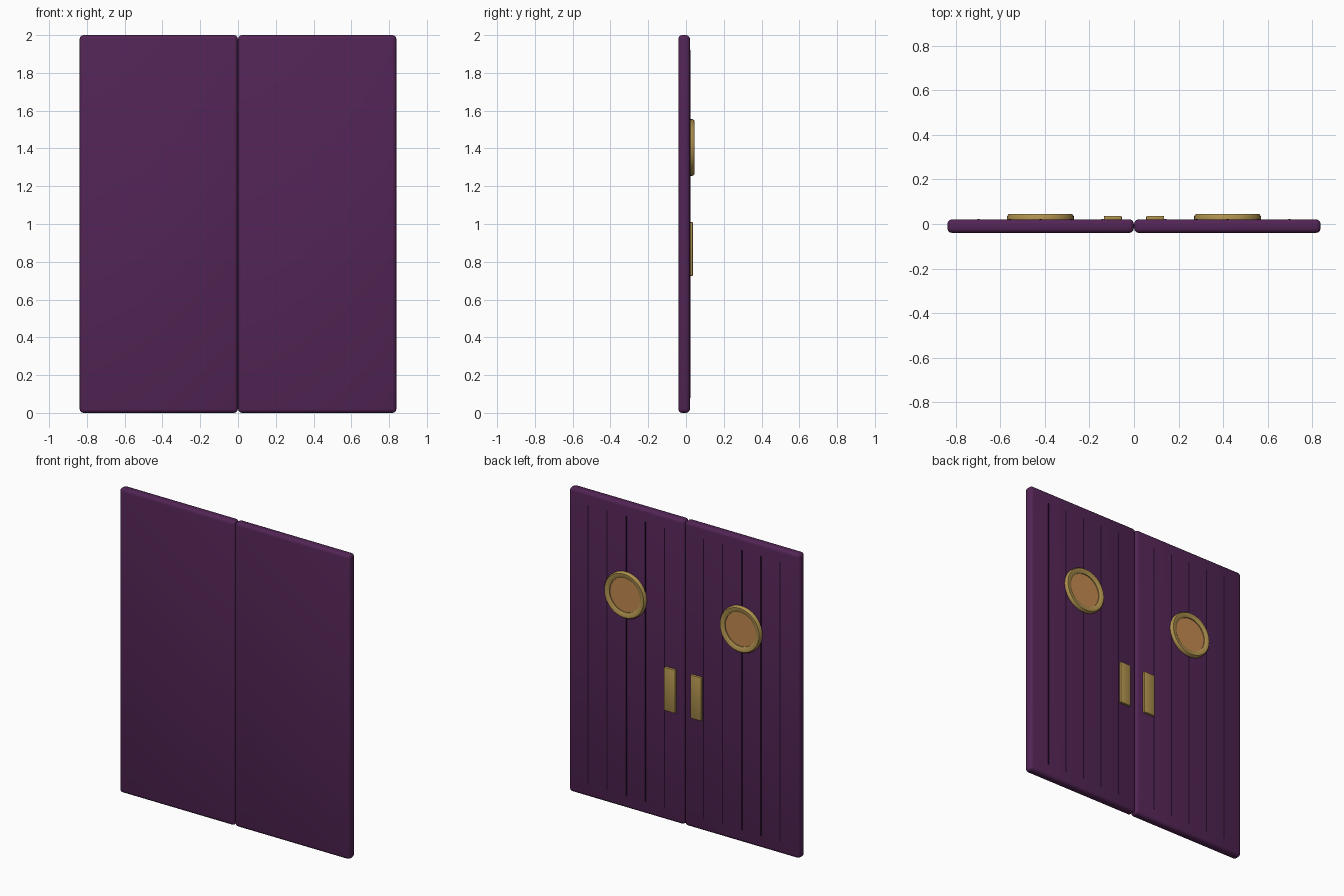
import bpy, bmesh, math
from mathutils import Vector

cube = bpy.data.objects.get("Cube")
if cube:
    bpy.data.objects.remove(cube, do_unlink=True)


def material(name, rgb):
    m = bpy.data.materials.new(name)
    m.use_nodes = True
    m.diffuse_color = (*rgb, 1)
    m.node_tree.nodes["Principled BSDF"].inputs["Base Color"].default_value = (*rgb, 1)
    return m


PURPLE = material("purple paint", (0.085, 0.018, 0.09))
GROOVE = material("dark groove", (0.02, 0.004, 0.025))
BRASS = material("brass", (0.42, 0.28, 0.075))
AMBER = material("amber glass", (0.55, 0.25, 0.08))


def finish(name, bm, mat):
    bmesh.ops.recalc_face_normals(bm, faces=bm.faces)
    mesh = bpy.data.meshes.new(name)
    bm.to_mesh(mesh)
    bm.free()
    mesh.materials.append(mat)
    ob = bpy.data.objects.new(name, mesh)
    bpy.context.collection.objects.link(ob)
    bpy.ops.object.select_all(action="DESELECT")
    ob.select_set(True)
    bpy.context.view_layer.objects.active = ob
    bpy.ops.object.shade_smooth_by_angle(angle=math.radians(40))
    return ob


def box(name, low, high, mat, bevel=0.0, segments=3):
    low, high = Vector(low), Vector(high)
    bm = bmesh.new()
    bmesh.ops.create_cube(bm, size=1)
    bmesh.ops.scale(bm, vec=high - low, verts=bm.verts)
    bmesh.ops.translate(bm, vec=(low + high) / 2, verts=bm.verts)
    if bevel:
        bmesh.ops.bevel(bm, geom=bm.edges[:], offset=bevel, segments=segments,
                        profile=0.5, affect="EDGES")
    return finish(name, bm, mat)


def lathe(name, profile, centre, mat, closed, steps=48):
    # Spin (radius, y) points about an axis running along y
    bm = bmesh.new()
    verts = [bm.verts.new((r, y, 0)) for r, y in profile]
    edges = [bm.edges.new(pair) for pair in zip(verts, verts[1:])]
    if closed:
        edges.append(bm.edges.new((verts[-1], verts[0])))
    bmesh.ops.spin(bm, geom=verts + edges, cent=(0, 0, 0), axis=(0, 1, 0),
                   angle=math.tau, steps=steps)
    bmesh.ops.remove_doubles(bm, verts=bm.verts, dist=1e-4)
    bmesh.ops.translate(bm, vec=centre, verts=bm.verts)
    return finish(name, bm, mat)


RING = [(0.15, 0.018), (0.15, 0.035), (0.143, 0.044), (0.125, 0.044),
        (0.112, 0.036), (0.112, 0.018)]
GLASS = [(0.114, 0.018), (0.114, 0.03), (0, 0.03)]

for side, s in (("left", 1), ("right", -1)):
    def sided_box(name, x0, x1, y0, y1, z0, z1, mat, bevel=0.0, segments=3):
        a, b = sorted((s * x0, s * x1))
        box(f"{side}_{name}", (a, y0, z0), (b, y1, z1), mat, bevel, segments)

    # Door leaf with rounded edges
    sided_box("door_panel", 0.001, 0.838, -0.04, 0.021, 0, 2, PURPLE, 0.02)

    # Plank grooves on the back
    for i in range(5):
        x = 0.42 + (i - 2) * 0.139
        sided_box(f"plank_groove_{i + 1}", x - 0.004, x + 0.004,
                  0.016, 0.0225, 0.08, 1.92, GROOVE)

    # Push plate
    sided_box("push_plate", 0.055, 0.135, 0.015, 0.036, 0.725, 1.01, BRASS, 0.004, 2)

    # Round window
    centre = (s * 0.42, 0, 1.405)
    lathe(f"{side}_window_ring", RING, centre, BRASS, True)
    lathe(f"{side}_window_glass", GLASS, centre, AMBER, False)
